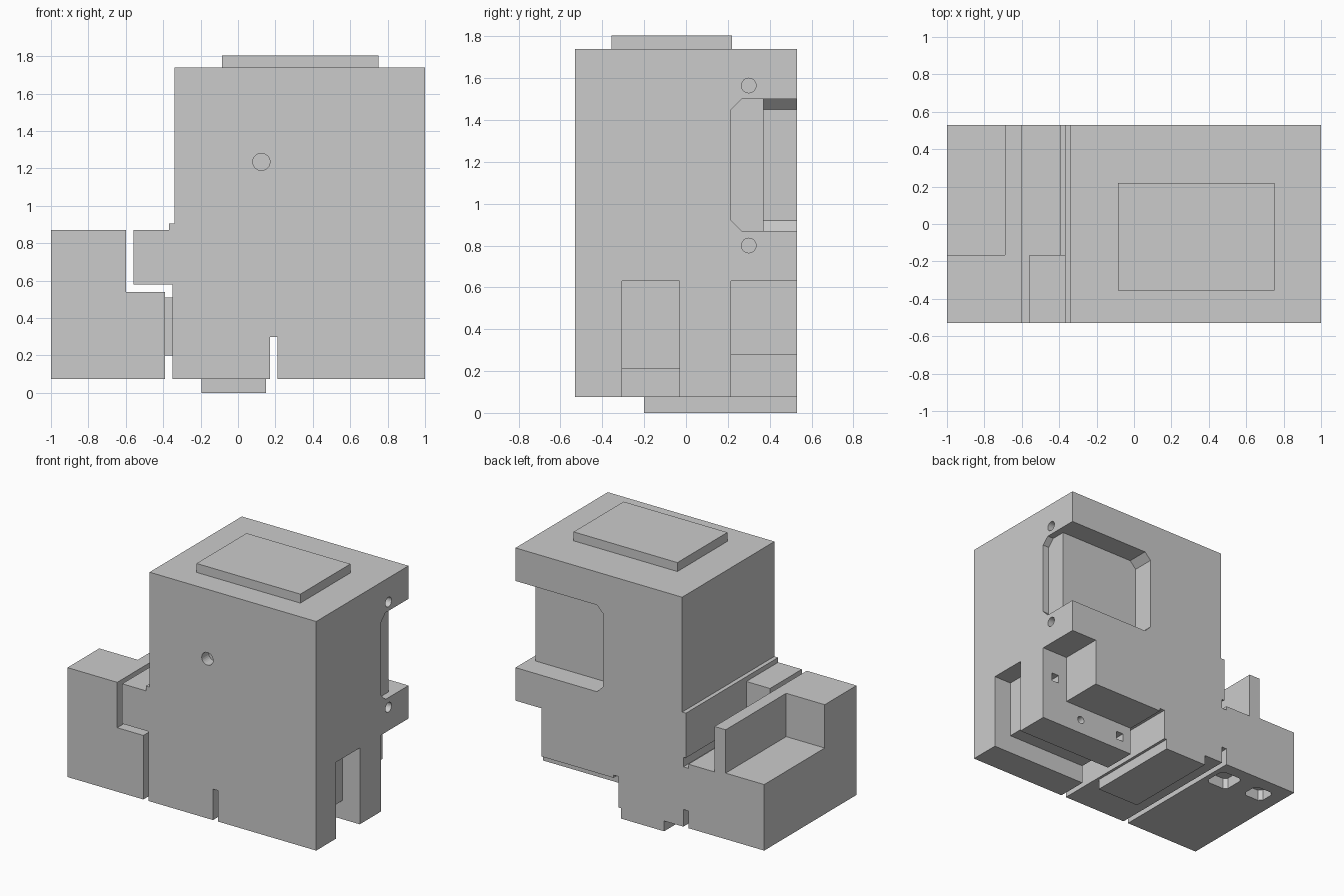
import bpy, bmesh, math

if "Cube" in bpy.data.objects:
    bpy.data.objects.remove(bpy.data.objects["Cube"])

def prism(name, axis, pts, a, b):
    """Extrude a 2D profile along an axis from a to b."""
    place = {'x': lambda u, v, t: (t, u, v),
             'y': lambda u, v, t: (u, t, v),
             'z': lambda u, v, t: (u, v, t)}[axis]
    bm = bmesh.new()
    lo = [bm.verts.new(place(u, v, a)) for u, v in pts]
    hi = [bm.verts.new(place(u, v, b)) for u, v in pts]
    bm.faces.new(lo)
    bm.faces.new(hi[::-1])
    n = len(pts)
    for i in range(n):
        j = (i + 1) % n
        bm.faces.new((lo[i], hi[i], hi[j], lo[j]))
    bmesh.ops.recalc_face_normals(bm, faces=bm.faces)
    me = bpy.data.meshes.new(name)
    bm.to_mesh(me)
    bm.free()
    ob = bpy.data.objects.new(name, me)
    bpy.context.collection.objects.link(ob)
    return ob

def box(name, x, y, z):
    return prism(name, 'z', [(x[0], y[0]), (x[1], y[0]), (x[1], y[1]), (x[0], y[1])], *z)

def rod(name, axis, u, v, r, a, b, n=24):
    pts = [(u + r * math.cos(2 * math.pi * i / n), v + r * math.sin(2 * math.pi * i / n))
           for i in range(n)]
    return prism(name, axis, pts, a, b)

def cut(target, *cutters):
    """Subtract the cutters, then remove them."""
    bpy.context.view_layer.objects.active = target
    for c in cutters:
        m = target.modifiers.new("cut", 'BOOLEAN')
        m.operation, m.solver, m.object = 'DIFFERENCE', 'EXACT', c
        bpy.ops.object.modifier_apply(modifier=m.name)
        bpy.data.objects.remove(c)

Y = 0.53          # half depth
BASE, TOP = 0.075, 1.74

# Main body with small lip on its left side
body = prism("main_body", 'y', [(-.35, BASE), (1, BASE), (1, TOP), (-.34, TOP), (-.34, .905),
                                (-.37, .905), (-.37, .58), (-.35, .58)], -Y, Y)

# Chamfered pocket wrapping round the back right edge
lo, hi, c = .87, 1.5, .05
cut(body,
    prism("pocket_side", 'x', [(.6, lo), (.265, lo), (.215, lo + c), (.215, hi - c),
                               (.265, hi), (.6, hi)], .95, 1.1),
    prism("pocket_back", 'y', [(1.1, lo), (.345, lo), (.295, lo + c), (.295, hi - c),
                               (.345, hi), (1.1, hi)], .37, .6))

# Narrow slit, stepped channel and stepped rear corner in the underside
cut(body,
    box("slit", (.17, .21), (-.6, .6), (0, .3)),
    prism("channel", 'y', [(.19, 0), (1.1, 0), (1.1, .63), (.86, .63), (.86, .21), (.19, .21)],
          -.305, -.03),
    prism("rear_step", 'y', [(.19, 0), (1.1, 0), (1.1, .63), (.79, .63), (.79, .28), (.19, .28)],
          .215, .6))

# Round holes: front, right side, rear step; square holes in rear step
cut(body, rod("front_hole", 'y', .125, 1.235, .046, -.6, -Y + .08))
for z in (.80, 1.565):
    cut(body, rod("side_hole", 'x', .30, z, .035, .92, 1.1))
cut(body, rod("step_hole", 'y', .66, .18, .028, .13, .3))
for x, z in ((.89, .43), (.31, .18)):
    cut(body, box("step_square", (x - .03, x + .03), (.13, .3), (z - .03, z + .03)))

# Plates on top and underneath, arm at the front left
box("top_plate", (-.085, .75), (-.355, .22), (TOP, 1.805))
box("bottom_plate", (-.195, .15), (-.2, Y), (0, BASE))
box("front_arm", (-.56, -.37), (-Y, -.165), (.58, .87))

# Side block with open pocket at the rear left
side = prism("side_block", 'y', [(-1, BASE), (-.39, BASE), (-.39, .54), (-.6, .54),
                                 (-.6, .87), (-1, .87)], -Y, Y)
cut(side, box("tray", (-1.1, -.69), (-.165, .6), (.555, 1)))

# Recesses under the side block
for x, y, w, h in ((-.82, .36, .08, .07), (-.52, .35, .09, .09)):
    k = .025
    pts = [(x - w, y - h + k), (x - w + k, y - h), (x + w - k, y - h), (x + w, y - h + k),
           (x + w, y + h - k), (x + w - k, y + h), (x - w + k, y + h), (x - w, y + h - k)]
    cut(side, prism("recess", 'z', pts, 0, BASE + .08))

# Web joining the side block to the body
box("joining_web", (-.39, -.35), (-.165, Y), (.2, .51))
